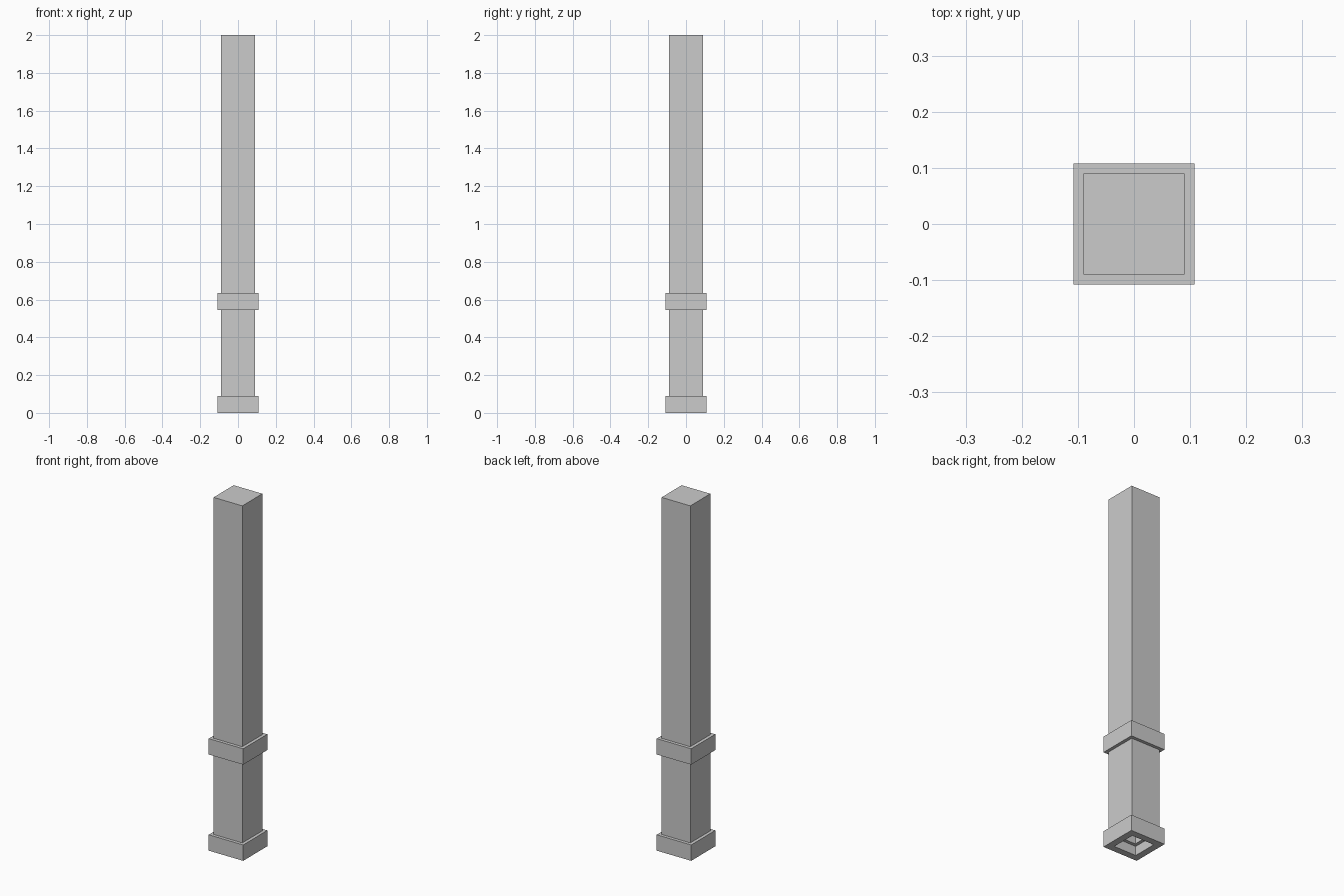
import bpy, bmesh

# Remove the default cube
cube = bpy.data.objects.get("Cube")
if cube:
    bpy.data.objects.remove(cube, do_unlink=True)

# Plain grey material
GREY = (0.6, 0.6, 0.6, 1)
mat = bpy.data.materials.new("plain grey")
mat.use_nodes = True
mat.diffuse_color = GREY
mat.node_tree.nodes["Principled BSDF"].inputs["Base Color"].default_value = GREY

SHAFT, BAND, WALL = 0.09, 0.108, 0.038


def square_shell(name, profile):
    """Sweep (half width, height) points round a square; cap the top only."""
    bm = bmesh.new()
    rings = [[bm.verts.new((sx * w, sy * w, z))
              for sx, sy in ((-1, -1), (1, -1), (1, 1), (-1, 1))]
             for w, z in profile]
    for low, high in zip(rings, rings[1:]):
        for i in range(4):
            j = (i + 1) % 4
            bm.faces.new((low[i], low[j], high[j], high[i]))
    bm.faces.new(rings[-1])
    mesh = bpy.data.meshes.new(name)
    bm.to_mesh(mesh)
    bm.free()
    mesh.materials.append(mat)
    obj = bpy.data.objects.new(name, mesh)
    bpy.context.collection.objects.link(obj)
    return obj


# Hollow post: plinth, lower shaft, raised collar, tall upper shaft
post = square_shell("hollow_post", [
    (BAND, 0), (BAND, 0.09), (SHAFT, 0.09),
    (SHAFT, 0.545), (BAND, 0.545), (BAND, 0.635), (SHAFT, 0.635),
    (SHAFT, 2)])

# Inward wall thickness leaves the underside open
walls = post.modifiers.new("wall thickness", 'SOLIDIFY')
walls.thickness = WALL
walls.offset = -1
walls.use_even_offset = True
walls.use_quality_normals = True
